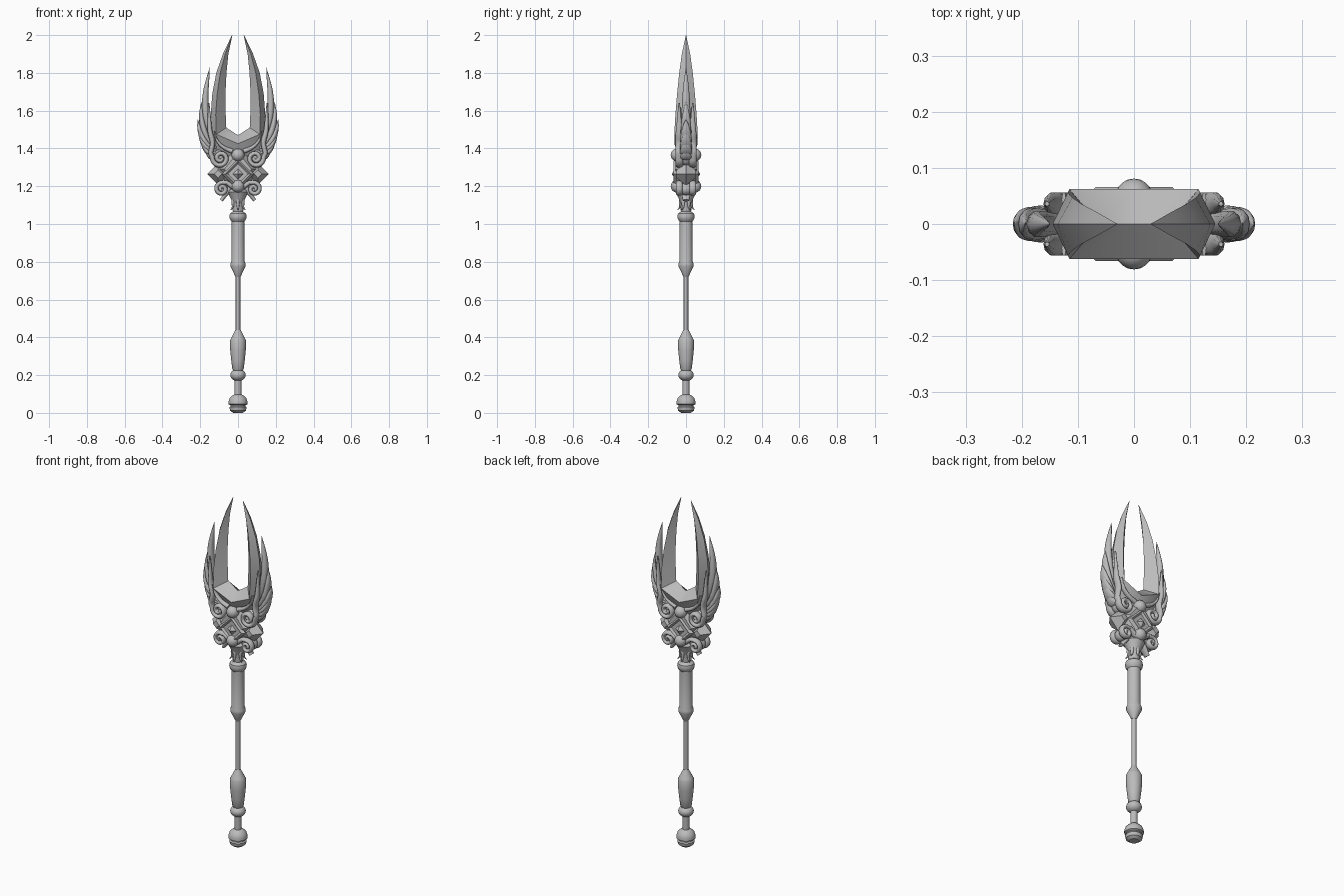
import bpy, bmesh, math
from mathutils import Vector

if "Cube" in bpy.data.objects:
    bpy.data.objects.remove(bpy.data.objects["Cube"])

GREY = (0.5, 0.5, 0.5, 1)
steel = bpy.data.materials.new("steel grey")
steel.diffuse_color = GREY
steel.use_nodes = True
steel.node_tree.nodes["Principled BSDF"].inputs["Base Color"].default_value = GREY


def finish(name, bm, mirror="", angle=35):
    """Turn a bmesh into an object, mirrored about the given world axes."""
    bmesh.ops.recalc_face_normals(bm, faces=bm.faces)
    mesh = bpy.data.meshes.new(name)
    bm.to_mesh(mesh)
    bm.free()
    mesh.materials.append(steel)
    mesh.shade_smooth()
    mesh.set_sharp_from_angle(angle=math.radians(angle))
    ob = bpy.data.objects.new(name, mesh)
    bpy.context.collection.objects.link(ob)
    if mirror:
        mod = ob.modifiers.new("Mirror", "MIRROR")
        mod.use_axis = [a in mirror for a in "XYZ"]
        mod.merge_threshold = 0.0002
    return ob


def skin(bm, rings, caps=True):
    """Bridge a list of equal closed rings of points."""
    rows = [[bm.verts.new(p) for p in ring] for ring in rings]
    n = len(rows[0])
    for a, b in zip(rows, rows[1:]):
        for i in range(n):
            j = (i + 1) % n
            bm.faces.new((a[i], a[j], b[j], b[i]))
    if caps:
        bm.faces.new(rows[0])
        bm.faces.new(rows[-1])


def lathe(name, profile, sides=28, angle=35):
    bm = bmesh.new()
    turns = [2 * math.pi * i / sides for i in range(sides)]
    skin(bm, [[(r * math.cos(t), r * math.sin(t), z) for t in turns] for r, z in profile])
    return finish(name, bm, angle=angle)


def smooth_path(pts, steps=6):
    """Catmull-Rom curve through the points."""
    pts = [Vector(p) for p in pts]
    ext = [2 * pts[0] - pts[1]] + pts + [2 * pts[-1] - pts[-2]]
    out = []
    for a, b, c, d in zip(ext, ext[1:], ext[2:], ext[3:]):
        for k in range(steps):
            t = k / steps
            out.append(0.5 * (2 * b + (c - a) * t + (2 * a - 5 * b + 4 * c - d) * t * t
                              + (3 * b - a - 3 * c + d) * t ** 3))
    return out + [pts[-1]]


def sweep(name, path, width, depth, y=0, mirror="X", sides=10):
    """Sweep an oval along an x-z path; width and depth are functions of 0..1."""
    bm = bmesh.new()
    rings = []
    last = len(path) - 1
    for i, p in enumerate(path):
        d = (path[min(i + 1, last)] - path[max(i - 1, 0)]).normalized()
        t = i / last
        ring = []
        for k in range(sides):
            a = 2 * math.pi * k / sides
            u, v = math.cos(a) * width(t), math.sin(a) * depth(t)
            ring.append((p.x - d.y * u, y + v, p.y + d.x * u))
        rings.append(ring)
    skin(bm, rings)
    return finish(name, bm, mirror, 60)


def spiral(cx, cz, start, turns, r0, r1, steps=30):
    """Points curling from radius r0 in to r1."""
    out = []
    for i in range(steps + 1):
        t = i / steps
        a, r = math.radians(start + 360 * turns * t), r0 + (r1 - r0) * t
        out.append(Vector((cx + r * math.cos(a), cz + r * math.sin(a))))
    return out


def ball(name, centre, size, mirror=""):
    bm = bmesh.new()
    bmesh.ops.create_uvsphere(bm, u_segments=20, v_segments=12, radius=1)
    for v in bm.verts:
        v.co = Vector(c + s * q for c, s, q in zip(centre, size, v.co))
    return finish(name, bm, mirror)


def bipyramid(name, centre, size, mirror="", tip=0.0):
    """Four-sided gem in the x-z plane with points or flats to front and back."""
    bm = bmesh.new()
    cx, cy, cz = centre
    sx, sy, sz = size
    corners = [(1, 0), (0, 1), (-1, 0), (0, -1)]
    levels = [(-sy, tip), (0, 1), (sy, tip)]
    skin(bm, [[(cx + sx * s * u, cy + h, cz + sz * s * v) for u, v in corners] for h, s in levels])
    return finish(name, bm, mirror, 10)


# Shaft, from pommel to upper grip
lathe("pommel", [(0.025, 0), (0.042, 0.012), (0.046, 0.03), (0.04, 0.036), (0.04, 0.041),
                 (0.05, 0.046), (0.05, 0.06), (0.044, 0.078), (0.03, 0.092), (0.018, 0.097)])
lathe("pommel_neck", [(0.018, 0.09), (0.018, 0.18)])
ball("lower_bead", (0, 0, 0.2), (0.041, 0.041, 0.032))
lathe("lower_grip", [(0.022, 0.22), (0.03, 0.232), (0.036, 0.28), (0.041, 0.33), (0.042, 0.385),
                     (0.037, 0.395), (0.014, 0.44)])
lathe("shaft", [(0.012, 0.42), (0.012, 0.74)])
lathe("upper_grip", [(0.013, 0.72), (0.04, 0.775), (0.04, 0.79), (0.034, 0.805), (0.034, 1.03)])
lathe("grip_ring", [(0.032, 1.012), (0.043, 1.025), (0.046, 1.04), (0.043, 1.055), (0.025, 1.068)])
lathe("neck", [(0.024, 1.06), (0.03, 1.08), (0.026, 1.1), (0.036, 1.13), (0.055, 1.17), (0.03, 1.2)])

# Leaves fanned around the neck
leaf = smooth_path([(0.02, 1.16), (0.03, 1.12), (0.032, 1.09), (0.045, 1.075)])
for i in range(6):
    ob = sweep("neck_leaf_%d" % (i + 1), leaf, lambda t: 0.009 * (1 - t) + 0.002,
               lambda t: 0.013 * (1 - t) + 0.002, mirror="", sides=8)
    ob.rotation_euler.z = math.radians(60 * i + 30)

# Twin-pronged blade: (inner x, z), (ridge x, z, half thickness), (outer x, z)
stations = [
    ((0, 1.47), (0, 1.425, 0.062), (0, 1.25)),
    ((0.062, 1.51), (0.115, 1.475, 0.062), (0.14, 1.42)),
    ((0.066, 1.6), (0.118, 1.58, 0.056), (0.145, 1.57)),
    ((0.066, 1.7), (0.11, 1.69, 0.047), (0.136, 1.69)),
    ((0.061, 1.8), (0.094, 1.8, 0.036), (0.115, 1.8)),
    ((0.051, 1.9), (0.068, 1.9, 0.022), (0.08, 1.9)),
    ((0.03, 1.998), (0.031, 1.999, 0.001), (0.032, 2.0)),
]
bm = bmesh.new()
skin(bm, [[(a, 0, az), (r, -h, rz), (o, 0, oz), (r, h, rz)]
          for (a, az), (r, rz, h), (o, oz) in stations], caps=False)
finish("twin_blade", bm, "X", 22)

# Faceted core with side points, frame and gems
bipyramid("core", (0, 0, 1.29), (0.12, 0.056, 0.15), tip=0.6)
bipyramid("side_point", (0.105, 0, 1.265), (0.057, 0.05, 0.06), "X", tip=0.35)
bipyramid("front_gem", (0, -0.05, 1.265), (0.036, 0.026, 0.036), "Y")
bm = bmesh.new()
frame = [(0.085, 0.05), (0.068, 0.066), (0.046, 0.05)]
for (r0, y0), (r1, y1) in zip(frame, frame[1:]):
    skin(bm, [[(r * u, -y, 1.265 + r * v) for u, v in ((1, 0), (0, 1), (-1, 0), (0, -1))]
              for r, y in ((r0, y0), (r1, y1))], caps=False)
finish("gem_frame", bm, "Y", 10)
for name, z in (("upper_orb", 1.365), ("lower_orb", 1.2)):
    ball(name, (0, -0.046, z), (0.034, 0.035, 0.034), "Y")

# Wing feathers, long to short
feathers = [
    ([(0.125, 1.42), (0.165, 1.55), (0.172, 1.68), (0.15, 1.828)], 0.021, 0.026),
    ([(0.12, 1.4), (0.17, 1.47), (0.193, 1.56), (0.194, 1.645)], 0.018, 0.031),
    ([(0.12, 1.385), (0.17, 1.43), (0.2, 1.49), (0.214, 1.555)], 0.017, 0.034),
    ([(0.11, 1.37), (0.16, 1.4), (0.19, 1.44), (0.21, 1.495)], 0.016, 0.036),
    ([(0.1, 1.355), (0.15, 1.375), (0.178, 1.405), (0.196, 1.447)], 0.015, 0.036),
    ([(0.1, 1.345), (0.135, 1.35), (0.158, 1.37), (0.176, 1.405)], 0.014, 0.034),
]
for i, (pts, w, d) in enumerate(feathers):
    taper = lambda t: max(0.03, min(1, 0.6 + t) * (1 - t ** 3.5))
    sweep("wing_feather_%d" % (i + 1), smooth_path(pts), lambda t: w * taper(t), lambda t: d * taper(t))

# Upper scrolls running up the outer edge of the blade
lead = smooth_path([(0.155, 1.64), (0.152, 1.56), (0.148, 1.49), (0.135, 1.43), (0.145, 1.375)])
curl = spiral(0.093, 1.348, 10, -1.6, 0.044, 0.006)
sweep("upper_scroll", lead + curl, lambda t: 0.004 + 0.011 * min(1, 4 * t) * (1 - 0.4 * t),
      lambda t: 0.004 + 0.017 * min(1, 4 * t), -0.036, "XY")
inner = smooth_path([(0.125, 1.49), (0.11, 1.44), (0.075, 1.405), (0.03, 1.385)])
sweep("upper_band", inner, lambda t: 0.004 + 0.009 * t, lambda t: 0.014, -0.043, "XY")
ball("scroll_web", (0.1, 0, 1.35), (0.042, 0.036, 0.042), "X")

# Lower scrolls beside the lower orb
lead = smooth_path([(0.015, 1.185), (0.04, 1.205), (0.062, 1.22)])
curl = spiral(0.085, 1.185, 115, -1.5, 0.036, 0.005)
sweep("lower_scroll", lead + curl, lambda t: 0.013 - 0.004 * t, lambda t: 0.018, -0.036, "XY")
ball("lower_scroll_web", (0.085, 0, 1.185), (0.033, 0.036, 0.033), "X")
tail = smooth_path([(0.04, 1.2), (0.055, 1.17), (0.07, 1.15), (0.088, 1.125)])
sweep("lower_tail", tail, lambda t: 0.015 - 0.006 * t, lambda t: 0.03 - 0.012 * t)
